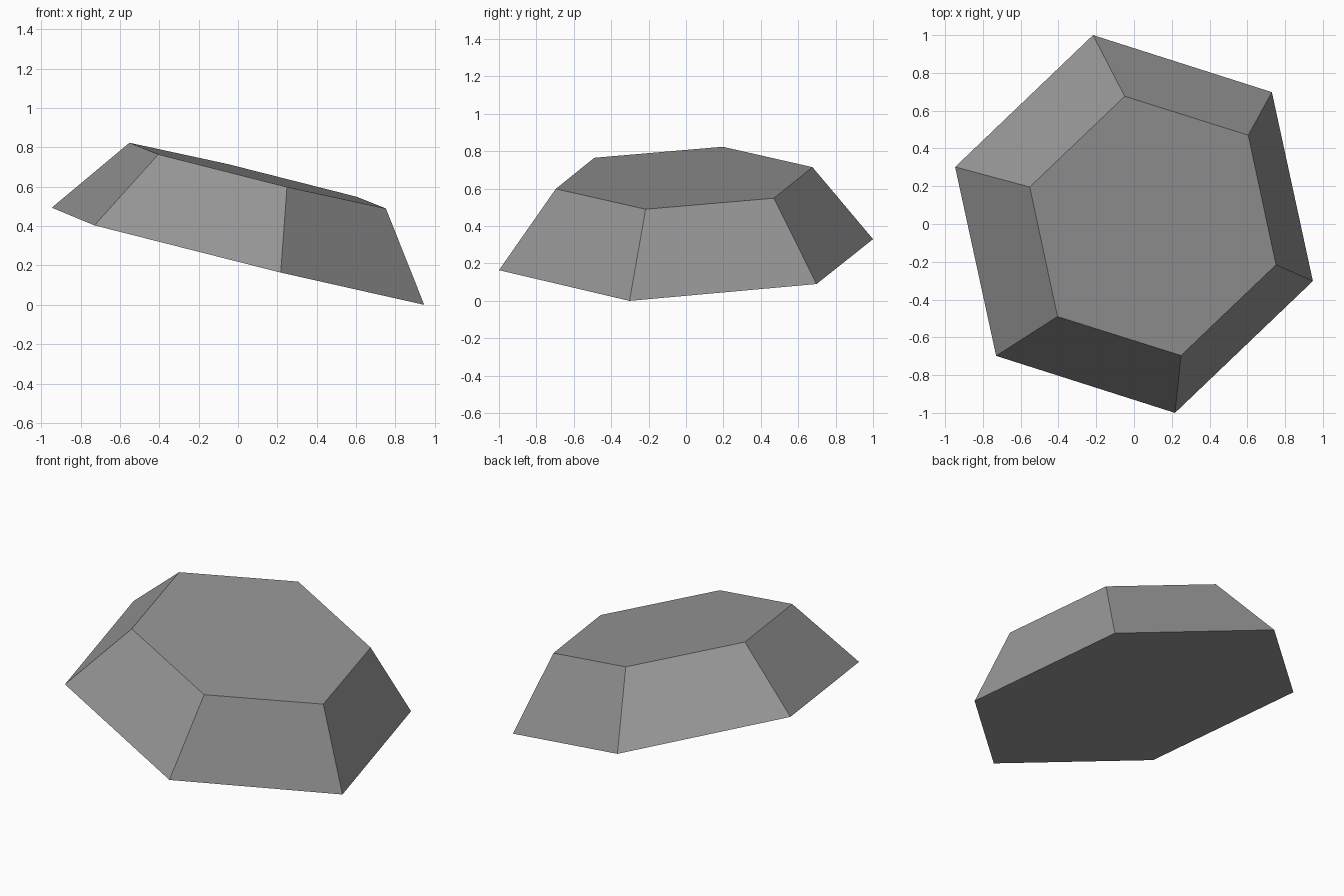
import bpy
import bmesh
from mathutils import Vector

cube = bpy.data.objects.get("Cube")
if cube:
    bpy.data.objects.remove(cube, do_unlink=True)

# Plain grey stone
grey = bpy.data.materials.new("stone_grey")
grey.use_nodes = True
colour = (0.3, 0.3, 0.3, 1.0)
grey.diffuse_color = colour
grey.node_tree.nodes["Principled BSDF"].inputs["Base Color"].default_value = colour


def hexagon(bm, centre, half):
    """Three corner offsets, then the opposite three through the centre."""
    centre = Vector(centre)
    offsets = [Vector(p) for p in half]
    corners = offsets + [-p for p in offsets]
    return [bm.verts.new(centre + p) for p in corners]


# Tilted six-sided slab with sloping sides
bm = bmesh.new()
base = hexagon(bm, (0, 0, 0.247),
               [(-0.217, 1.0, 0.083), (0.73, 0.698, -0.157), (0.947, -0.302, -0.247)])
top = hexagon(bm, (0.1, -0.01, 0.657),
              [(-0.149, 0.686, 0.058), (0.505, 0.48, -0.108), (0.652, -0.206, -0.167)])
bm.faces.new(base)
bm.faces.new(top)
for i in range(6):
    j = (i + 1) % 6
    bm.faces.new((base[i], base[j], top[j], top[i]))
bmesh.ops.recalc_face_normals(bm, faces=bm.faces)

mesh = bpy.data.meshes.new("stone_slab")
bm.to_mesh(mesh)
bm.free()
mesh.materials.append(grey)
slab = bpy.data.objects.new("stone_slab", mesh)
bpy.context.collection.objects.link(slab)
